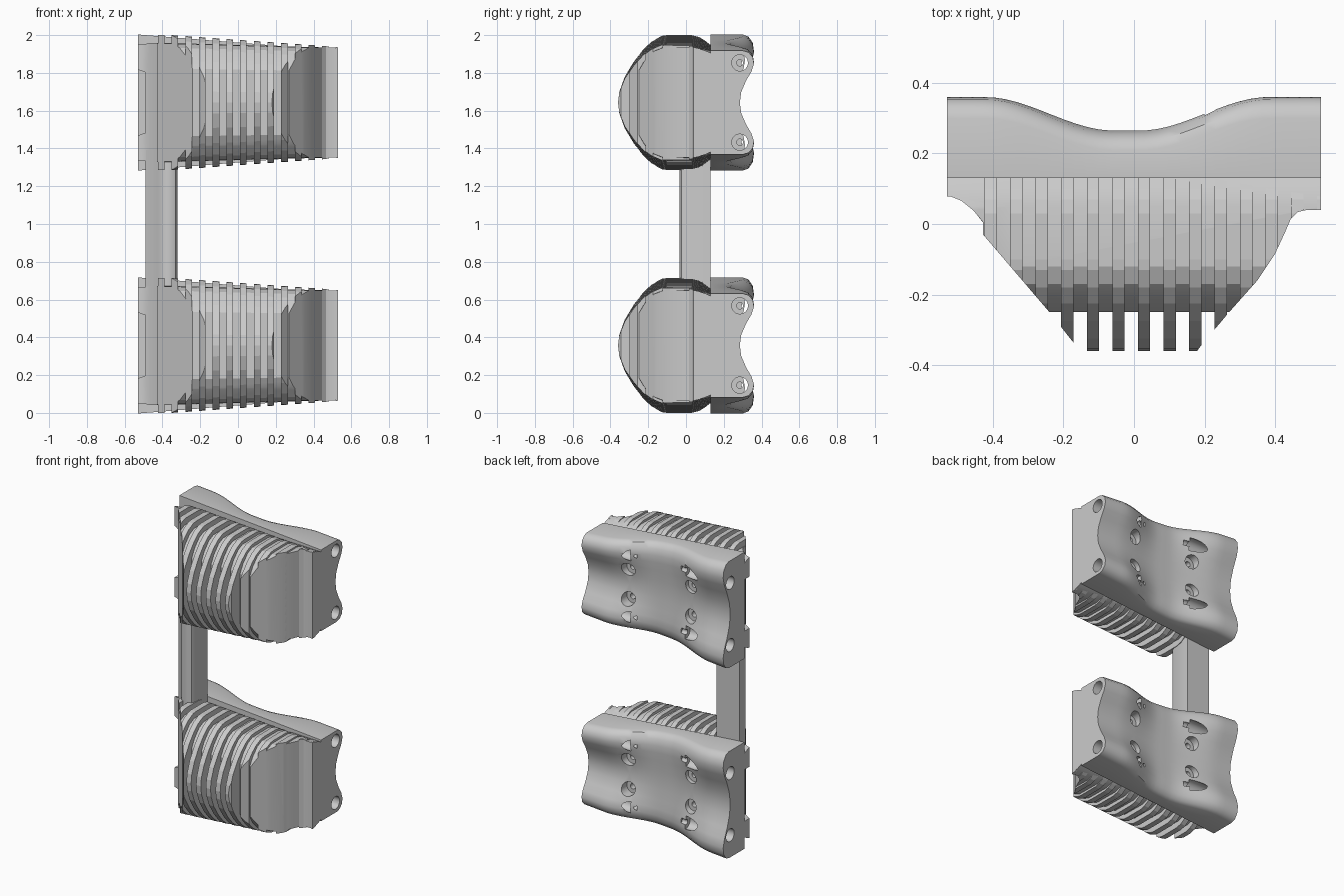
import bpy, bmesh, math
from mathutils import Matrix, Vector

default = bpy.data.objects.get("Cube")
if default:
    bpy.data.objects.remove(default, do_unlink=True)

LOW, HIGH = 0.357, 1.643      # centre heights of the two modules
END = 0.53                    # half length along x
FIN_PITCH, FIN_WIDTH, FIN_COUNT = 0.0725, 0.035, 14


def finish(bm, name):
    bmesh.ops.recalc_face_normals(bm, faces=bm.faces)
    mesh = bpy.data.meshes.new(name)
    bm.to_mesh(mesh)
    bm.free()
    obj = bpy.data.objects.new(name, mesh)
    bpy.context.collection.objects.link(obj)
    return obj


def loft(bm, rings):
    """Skin a list of equal closed rings and cap both ends."""
    loops = [[bm.verts.new(p) for p in ring] for ring in rings]
    n = len(loops[0])
    for a, b in zip(loops, loops[1:]):
        for i in range(n):
            j = (i + 1) % n
            bm.faces.new((a[i], a[j], b[j], b[i]))
    bm.faces.new(loops[0])
    bm.faces.new(loops[-1])


def prism(name, outline, z0, z1):
    bm = bmesh.new()
    loft(bm, [[(x, y, z) for x, y in outline] for z in (z0, z1)])
    return finish(bm, name)


def mirrored(half):
    """Full (y, z) ring from the upper half of a section."""
    return half + [(y, -z) for y, z in reversed(half) if z > 0]


def section(half, x, end_scale):
    """Section placed at x, its height tapering towards +x."""
    t = max(0, (x + 0.35) / (END + 0.35))
    return [(x, y, z * (1 + (end_scale - 1) * t)) for y, z in mirrored(half)]


def rod(bm, start, end, radius):
    a, b = Vector(start), Vector(end)
    turn = (b - a).to_track_quat('Z', 'Y').to_matrix().to_4x4()
    bmesh.ops.create_cone(bm, cap_ends=True, segments=24, radius1=radius,
                          radius2=radius, depth=(b - a).length,
                          matrix=Matrix.Translation((a + b) / 2) @ turn)


def carve(obj, cutter, operation='DIFFERENCE'):
    """Bake a boolean into the object's mesh."""
    cutter.hide_render = True
    mod = obj.modifiers.new("carve", 'BOOLEAN')
    mod.operation, mod.object, mod.solver = operation, cutter, 'EXACT'
    graph = bpy.context.evaluated_depsgraph_get()
    mesh = bpy.data.meshes.new_from_object(obj.evaluated_get(graph))
    obj.modifiers.clear()
    obj.data = mesh


def smooth(obj, degrees):
    bpy.ops.object.select_all(action='DESELECT')
    obj.select_set(True)
    bpy.context.view_layer.objects.active = obj
    bpy.ops.object.shade_smooth_by_angle(angle=math.radians(degrees))


# Saddle block: lobed at the ends, dipping in the middle
LEVELS = (0, 0.2, 0.42, 0.6, 0.75, 0.88, 0.97, 1)
LOBED = (0.285, 0.292, 0.318, 0.347, 0.36, 0.353, 0.33, 0.30)
WAIST = (0.25, 0.252, 0.258, 0.263, 0.265, 0.255, 0.235, 0.21)


def saddle_ring(x):
    u = min(1, max(0, (abs(x + 0.02) - 0.04) / 0.36))
    w = u * u * (3 - 2 * u)
    height = 0.3175 - 0.0235 * x / END * 2 * 0.5 / 0.55
    half = [(m + (l - m) * w, s * height) for s, l, m in zip(LEVELS, LOBED, WAIST)]
    return [(x, y, z) for y, z in mirrored(half + [(0.13, height)])]


def ordered(ring):
    """Start each ring at the lower back corner and run upwards."""
    return ring


bm = bmesh.new()
loft(bm, [ordered(saddle_ring(-END + 2 * END * i / 32)) for i in range(33)])
saddle = finish(bm, "saddle_block")

# Screw holes: counterbores and thinner bores, in the back and along the ends
wide, narrow = bmesh.new(), bmesh.new()
for sx in (-1, 1):
    for sz in (-1, 1):
        x, z = 0.23 * sx, 0.1 * sz
        rod(wide, (x, 0.24, z), (x, 0.5, z), 0.045)
        rod(narrow, (x, 0.16, z), (x, 0.3, z), 0.018)
        z = 0.21 * sz
        rod(wide, (0.2 * sx, 0.285, z), (0.6 * sx, 0.285, z), 0.043)
        rod(narrow, (0.16 * sx, 0.285, z), (0.3 * sx, 0.285, z), 0.017)
cutters = [finish(wide, "counterbore_cutter"), finish(narrow, "bore_cutter")]
for cutter in cutters:
    carve(saddle, cutter)
smooth(saddle, 35)

# Finned housing: tapered core and a row of cooling fins
CORE = [(-0.25, 0.18), (-0.22, 0.235), (-0.17, 0.29), (-0.12, 0.312),
        (0.05, 0.315), (0.1, 0.3), (0.13, 0.285)]
FIN = [(-0.36, 0), (-0.353, 0.06), (-0.325, 0.14), (-0.275, 0.225), (-0.225, 0.288),
       (-0.18, 0.328), (-0.13, 0.353), (-0.1, 0.357), (0.03, 0.357),
       (0.07, 0.347), (0.1, 0.328), (0.13, 0.305)]
bm = bmesh.new()
loft(bm, [section(CORE, x, 0.92) for x in (-END, -0.35, END)])
core = finish(bm, "housing_core")

bm = bmesh.new()
for i in range(FIN_COUNT):
    x = -0.424 + i * FIN_PITCH
    loft(bm, [section(FIN, e, 0.825) for e in (x, min(x + FIN_WIDTH, END))])
fins = finish(bm, "cooling_fins")

# Plan outline that bevels both ends of the housing
PLAN = [(-0.56, 0.2), (-0.56, 0.08), (-0.52, 0.078), (-0.49, 0.066), (-0.455, 0.038),
        (-0.428, 0.005), (-0.428, -0.03), (-0.24, -0.25), (-0.165, -0.345),
        (-0.14, -0.4), (0.15, -0.4), (0.19, -0.345), (0.27, -0.25), (0.35, -0.16),
        (0.4, -0.085), (0.43, -0.02), (0.445, 0.015), (0.465, 0.034), (0.49, 0.04),
        (0.56, 0.04), (0.56, 0.2)]
plan = prism("plan_cutter", PLAN, -0.5, 0.5)
for obj in (core, fins):
    carve(obj, plan, 'INTERSECT')

# Notch leaving two tabs on the end of the core
bm = bmesh.new()
loft(bm, [[(-0.6, y, -0.2), (-0.49, y, -0.16), (-0.49, y, 0.16), (-0.6, y, 0.2)]
          for y in (-0.1, 0.2)])
notch = finish(bm, "notch_cutter")
carve(core, notch)
smooth(core, 20)

for cutter in cutters + [plan, notch]:
    bpy.data.objects.remove(cutter, do_unlink=True)

# Two identical modules, one above the other
for obj in (saddle, core, fins):
    base = obj.name
    upper = obj.copy()
    bpy.context.collection.objects.link(upper)
    obj.name, upper.name = "lower_" + base, "upper_" + base
    obj.location.z, upper.location.z = LOW, HIGH

# Upright bar joining the modules
BAR = [(-0.49, 0.13), (-0.49, 0.066), (-0.455, 0.038), (-0.425, 0.0), (-0.405, -0.025),
       (-0.38, -0.035), (-0.35, -0.035), (-0.33, -0.025), (-0.32, 0.0), (-0.32, 0.13)]
smooth(prism("connecting_bar", BAR, LOW + 0.25, HIGH - 0.25), 40)
